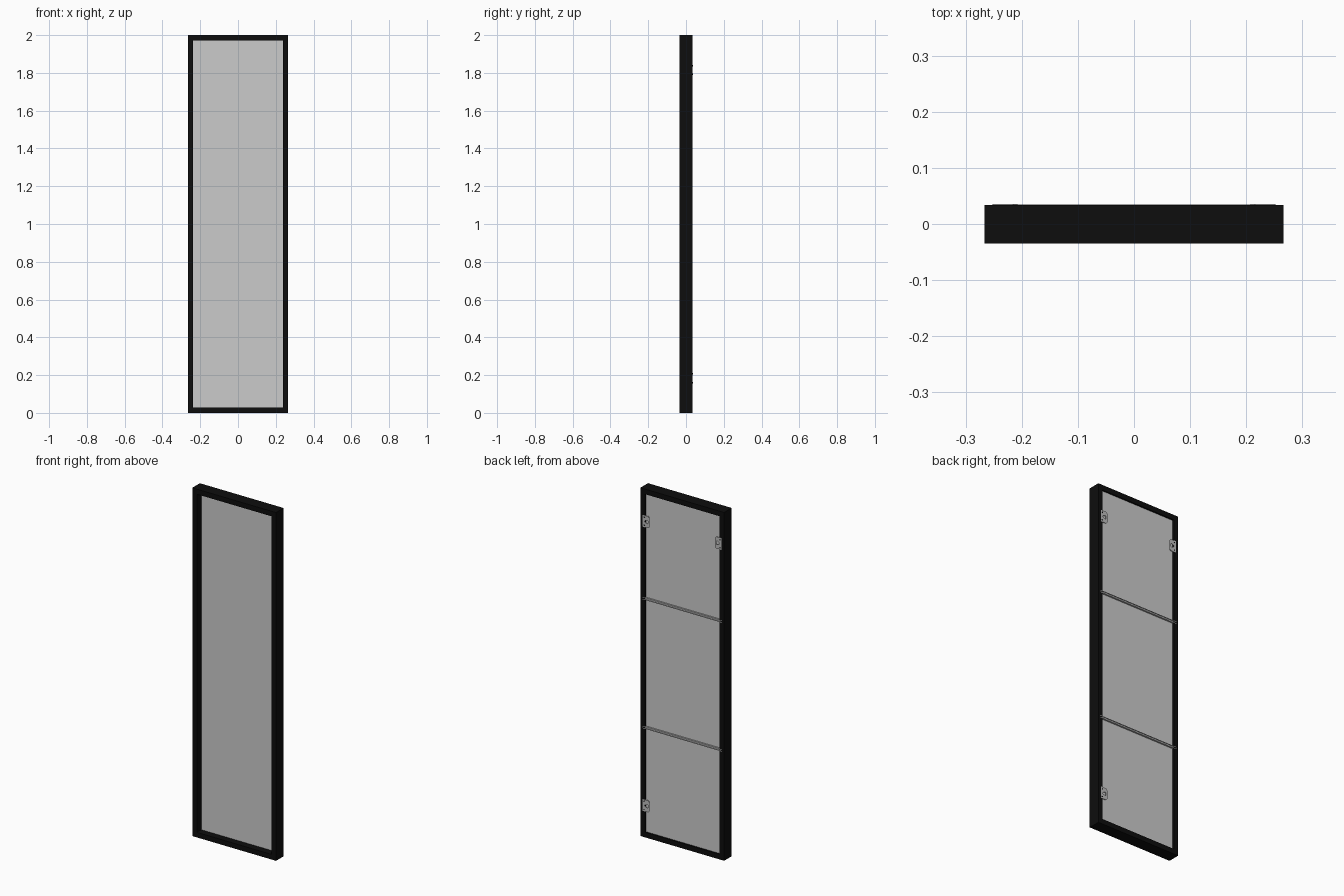
import bpy, bmesh
from mathutils import Vector

old = bpy.data.objects.get("Cube")
if old:
    bpy.data.objects.remove(old, do_unlink=True)

W, H = 0.266, 2.0            # half width, height
FRONT, BACK = -0.035, 0.034  # frame faces
RIM = 0.029                  # frame width


def material(name, value):
    m = bpy.data.materials.new(name)
    m.use_nodes = True
    colour = (value, value, value, 1)
    m.diffuse_color = colour
    m.node_tree.nodes["Principled BSDF"].inputs["Base Color"].default_value = colour
    return m


black = material("black frame", 0.004)
grey = material("light grey panel", 0.6)
steel = material("grey metal", 0.5)


def finish(name, bm, mat):
    bmesh.ops.recalc_face_normals(bm, faces=bm.faces)
    mesh = bpy.data.meshes.new(name)
    bm.to_mesh(mesh)
    bm.free()
    mesh.materials.append(mat)
    obj = bpy.data.objects.new(name, mesh)
    bpy.context.collection.objects.link(obj)
    return obj


def box(name, lo, hi, mat):
    bm = bmesh.new()
    bmesh.ops.create_cube(bm, size=1)
    lo, hi = Vector(lo), Vector(hi)
    for v in bm.verts:
        v.co = (lo + hi) / 2 + v.co * (hi - lo)
    return finish(name, bm, mat)


def ring(name, outer, inner, y0, y1, mat):
    """Plate with an opening: matching outer and inner outlines in x, z."""
    bm = bmesh.new()
    loops = [[bm.verts.new((x, y, z)) for x, z in outline]
             for outline, y in ((outer, y0), (inner, y0), (inner, y1), (outer, y1))]
    n = len(outer)
    for a, b in zip(loops, loops[1:] + loops[:1]):
        for i in range(n):
            j = (i + 1) % n
            bm.faces.new((a[i], a[j], b[j], b[i]))
    return finish(name, bm, mat)


def rectangle(inset):
    x, z0, z1 = W - inset, inset, H - inset
    return [(-x, z0), (x, z0), (x, z1), (-x, z1)]


# Mitred frame and the recessed panel
ring("frame", rectangle(0), rectangle(RIM), FRONT, BACK, black)
box("panel", (-W + RIM, 0.005, RIM), (W - RIM, 0.025, H - RIM), grey)

# Two cross bars let into the back: channel with upper and lower flanges
for label, z in (("lower", 0.63), ("upper", 1.37)):
    box(label + "_bar_web", (-0.253, 0.025, z - 0.006), (0.253, 0.0315, z + 0.006), steel)
    for side, s in (("bottom", -1), ("top", 1)):
        mid = z + s * 0.005
        box(f"{label}_bar_{side}_flange", (-0.253, 0.025, mid - 0.0015),
            (0.253, 0.0345, mid + 0.0015), steel)


# Hanger plates with a triangular opening, lapping the frame and the panel
def hanger(name, side, z):
    def place(points):
        return [(side * (0.229 + x), z + y) for x, y in points]
    outer = [(-0.021, -0.026), (-0.013, -0.034), (0.021, -0.034),
             (0.021, 0.034), (-0.013, 0.034), (-0.021, 0.026)]
    hole = [(-0.011, -0.008), (-0.009, -0.011), (0.009, -0.003),
            (0.009, 0.003), (-0.009, 0.011), (-0.011, 0.008)]
    ring(name, place(outer), place(hole), 0.0325, 0.0355, steel)
    # Screw head beside the opening
    for end in (-1, 1):
        bm = bmesh.new()
        bmesh.ops.create_cone(bm, cap_ends=True, segments=12,
                              radius1=0.004, radius2=0.004, depth=0.001)
        for v in bm.verts:
            x, y, h = v.co
            v.co = (side * 0.241 + x, 0.0355 + h, z + end * 0.023 + y)
        finish(f"{name}_screw_{'upper' if end > 0 else 'lower'}", bm, black)


hanger("left_upper_hanger", 1, 1.815)
hanger("left_lower_hanger", 1, 0.183)
hanger("right_upper_hanger", -1, 1.815)
